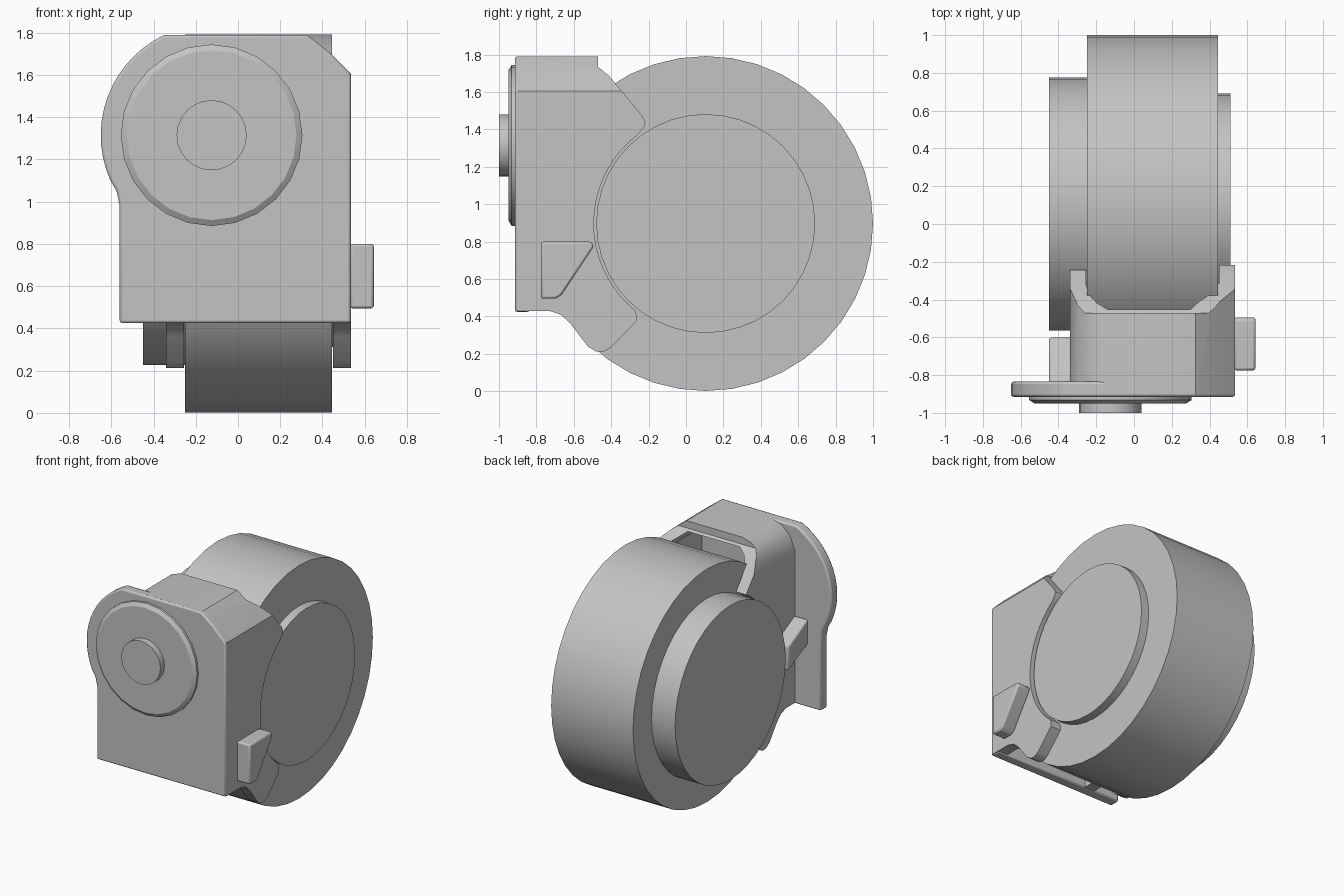
import bpy, bmesh, math
from mathutils import Vector

if "Cube" in bpy.data.objects:
    bpy.data.objects.remove(bpy.data.objects["Cube"], do_unlink=True)

grey = bpy.data.materials.new("plain_grey")
grey.use_nodes = True
colour = (0.55, 0.55, 0.55, 1)
grey.diffuse_color = colour
for node in grey.node_tree.nodes:
    if node.type == 'BSDF_PRINCIPLED':
        node.inputs["Base Color"].default_value = colour


def arc(cu, cv, r, start, end, n):
    """Points along an arc, angles in degrees."""
    return [(cu + r * math.cos(math.radians(start + (end - start) * i / n)),
             cv + r * math.sin(math.radians(start + (end - start) * i / n)))
            for i in range(n + 1)]


def circle(cu, cv, r, n):
    return arc(cu, cv, r, 0, 360, n)[:-1]


def prism(name, points, axis, a, b, bevel=0, end_points=None):
    """Extrude an outline along x (points are y,z) or y (points are x,z)."""
    def place(p, t):
        return Vector((t, p[0], p[1])) if axis == 'x' else Vector((p[0], t, p[1]))
    bm = bmesh.new()
    near = [bm.verts.new(place(p, a)) for p in points]
    far = [bm.verts.new(place(p, b)) for p in (end_points or points)]
    bm.faces.new(near)
    bm.faces.new(far)
    n = len(points)
    for i in range(n):
        j = (i + 1) % n
        bm.faces.new((near[i], near[j], far[j], far[i]))
    bmesh.ops.recalc_face_normals(bm, faces=bm.faces)
    mesh = bpy.data.meshes.new(name)
    bm.to_mesh(mesh)
    bm.free()
    mesh.materials.append(grey)
    obj = bpy.data.objects.new(name, mesh)
    bpy.context.collection.objects.link(obj)
    if bevel:
        mod = obj.modifiers.new("edge_bevel", 'BEVEL')
        mod.width, mod.segments = bevel, 2
        mod.limit_method, mod.angle_limit = 'ANGLE', math.radians(40)
    return obj


def boolean(obj, cutter, operation):
    mod = obj.modifiers.new("cut", 'BOOLEAN')
    mod.object, mod.operation, mod.solver = cutter, operation, 'EXACT'
    bpy.ops.object.select_all(action='DESELECT')
    bpy.context.view_layer.objects.active = obj
    obj.select_set(True)
    bpy.ops.object.modifier_apply(modifier=mod.name)
    bpy.data.objects.remove(cutter, do_unlink=True)


# Large drum with a stepped disc on each side
AY, AZ = 0.105, 0.897
parts = [
    prism("drum", circle(AY, AZ, 0.895, 40), 'x', -0.25, 0.445),
    prism("left_disc", circle(AY, AZ, 0.585, 40), 'x', 0.44, 0.51),
    prism("right_disc", circle(AY, AZ, 0.67, 40), 'x', -0.45, -0.24),
]

# Front plate with a rounded lobe on one side
BX, BZ = -0.125, 1.315
plate_outline = ([(-0.56, 0.425), (0.535, 0.425), (0.535, 1.605), (0.43, 1.71), (0.325, 1.79)]
                 + arc(BX, BZ, 0.525, 115.3, 204, 14)
                 + [(-0.575, 1.05), (-0.56, 0.98)])
parts.append(prism("front_plate", plate_outline, 'y', -0.915, -0.835, 0.012))

# Hooded bracket: arch section trimmed to the side outline, then hollowed
arch = [(-0.34, 0), (0.535, 0), (0.535, 1.605), (0.43, 1.71), (0.325, 1.79),
        (-0.15, 1.79), (-0.23, 1.765), (-0.3, 1.7), (-0.34, 1.6)]
hollow = [(-0.255, -0.1), (0.45, -0.1), (0.45, 1.57), (0.39, 1.65), (0.3, 1.72),
          (-0.14, 1.72), (-0.2, 1.69), (-0.24, 1.64), (-0.255, 1.57)]
side = ([(-0.98, 0.43), (-0.98, 1.9), (-0.47, 1.9), (-0.47, 1.735), (-0.41, 1.685),
         (-0.235, 1.475), (-0.217, 1.44), (-0.225, 1.41)]
        + arc(AY, AZ, 0.598, 128, 231, 18)
        + [(-0.265, 0.41), (-0.265, 0.375), (-0.4, 0.235), (-0.44, 0.212), (-0.48, 0.212),
           (-0.525, 0.24), (-0.62, 0.365), (-0.67, 0.41), (-0.73, 0.43)])
bracket = prism("bracket", arch, 'y', -0.9, 0.1)
boolean(bracket, prism("side_trim", side, 'x', -1, 1), 'INTERSECT')
boolean(bracket, prism("hollow_cutter", hollow, 'y', -0.84, 0.3), 'DIFFERENCE')
boolean(bracket, prism("disc_clearance", circle(AY, AZ, 0.685, 40), 'x', -0.6, 0), 'DIFFERENCE')
parts.append(bracket)

# Front boss with chamfered rim, and its hub
boss = circle(BX, BZ, 0.43, 24)
parts += [
    prism("boss", boss, 'y', -0.91, -0.932),
    prism("boss_rim", boss, 'y', -0.932, -0.95, end_points=circle(BX, BZ, 0.402, 24)),
    prism("hub", circle(BX, BZ, 0.166, 24), 'y', -0.94, -1.0),
]

# Side lugs
left_lug = [(-0.775, 0.8), (-0.505, 0.8), (-0.492, 0.775), (-0.665, 0.515),
            (-0.695, 0.495), (-0.775, 0.495)]
right_lug = [(-0.84, 1.1), (-0.84, 0.91), (-0.6, 0.79), (-0.6, 0.98)]
parts += [
    prism("left_lug", left_lug, 'x', 0.53, 0.643, 0.012),
    prism("right_lug", right_lug, 'x', -0.45, -0.33, 0.012),
]

bpy.ops.object.select_all(action='DESELECT')
for obj in parts:
    obj.select_set(True)
bpy.context.view_layer.objects.active = parts[0]
bpy.ops.object.shade_smooth_by_angle(angle=math.radians(30))
